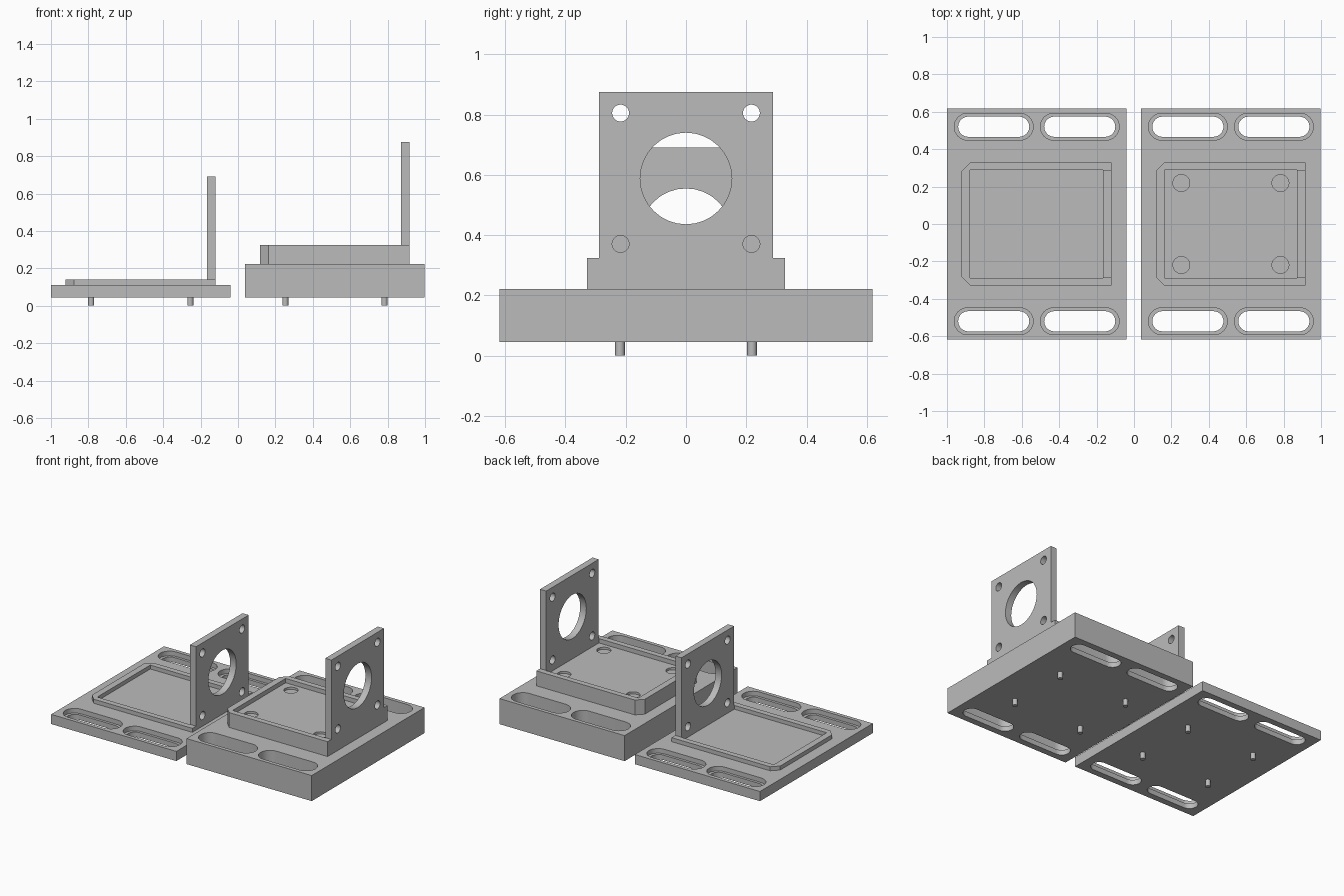
import bpy, bmesh, math
from mathutils import Matrix, Vector

if "Cube" in bpy.data.objects:
    bpy.data.objects.remove(bpy.data.objects["Cube"], do_unlink=True)

grey = bpy.data.materials.new("machined_grey")
grey.use_nodes = True
grey.diffuse_color = (0.5, 0.5, 0.5, 1)
grey.node_tree.nodes["Principled BSDF"].inputs["Base Color"].default_value = grey.diffuse_color


def prism(name, outline, low, high):
    """Extrude a flat xy outline from z = low to z = high."""
    bm = bmesh.new()
    face = bm.faces.new([bm.verts.new((x, y, low)) for x, y in outline])
    ext = bmesh.ops.extrude_face_region(bm, geom=[face])
    moved = [g for g in ext["geom"] if isinstance(g, bmesh.types.BMVert)]
    bmesh.ops.translate(bm, verts=moved, vec=(0, 0, high - low))
    bmesh.ops.recalc_face_normals(bm, faces=bm.faces)
    mesh = bpy.data.meshes.new(name)
    bm.to_mesh(mesh)
    bm.free()
    mesh.materials.append(grey)
    obj = bpy.data.objects.new(name, mesh)
    bpy.context.collection.objects.link(obj)
    return obj


def box(name, x0, x1, half_y, low, high):
    return prism(name, [(x0, -half_y), (x1, -half_y), (x1, half_y), (x0, half_y)], low, high)


def slot(cx, cy, half_len, r, steps=16):
    """Round-ended slot outline; half_len equal to r gives a circle."""
    pts = []
    for side, start in ((1, -math.pi / 2), (-1, math.pi / 2)):
        for i in range(steps + 1):
            if half_len == r and i == steps:
                continue
            a = start + math.pi * i / steps
            pts.append((cx + side * (half_len - r) + r * math.cos(a), cy + r * math.sin(a)))
    return pts


def circle(cx, cy, r):
    return slot(cx, cy, r, r)


def cut(target, cutters):
    """Subtract the cutters for good, then remove them."""
    bpy.context.view_layer.objects.active = target
    for cutter in cutters:
        cutter.hide_render = True
        mod = target.modifiers.new("cut", "BOOLEAN")
        mod.operation = "DIFFERENCE"
        mod.solver = "EXACT"
        mod.object = cutter
        bpy.ops.object.modifier_apply(modifier=mod.name)
        bpy.data.objects.remove(cutter, do_unlink=True)


def smooth(obj):
    bpy.ops.object.select_all(action="DESELECT")
    obj.select_set(True)
    bpy.context.view_layer.objects.active = obj
    bpy.ops.object.shade_smooth_by_angle(angle=math.radians(30))


BOTTOM, LEDGE = 0.045, 0.08


def mount(side, cx, deck, rim_top, screw_heads):
    # base plate with four counterbored slots
    plate = box(side + "_base_plate", cx - 0.48, cx + 0.48, 0.618, BOTTOM, deck)
    cutters = []
    for sx in (-1, 1):
        for sy in (-1, 1):
            x, y = cx + sx * 0.23, sy * 0.52
            cutters.append(prism("slot_cutter", slot(x, y, 0.19, 0.054), 0, deck + 0.1))
            cutters.append(prism("bore_cutter", slot(x, y, 0.211, 0.072), LEDGE, deck + 0.1))
    cut(plate, cutters)
    smooth(plate)

    # raised block, chamfered on two corners, with a shallow pocket
    x0, x1, w, c = cx - 0.401, cx + 0.4, 0.329, 0.045
    block = prism(side + "_pocket_block",
                  [(x0 + c, -w), (x1, -w), (x1, w), (x0 + c, w), (x0, w - c), (x0, c - w)],
                  deck, rim_top)
    floor = rim_top - 0.03
    if floor <= deck:
        floor = deck + 0.001
    cutters = [box("pocket_cutter", x0 + c, x1 - 0.047, 0.29, floor, rim_top + 0.1)]

    # pins under the plate, and recesses above them
    for sx in (-1, 1):
        for sy in (-1, 1):
            x, y = cx + sx * 0.265, sy * 0.219
            pin = prism(side + "_pin", circle(x, y, 0.016), 0, BOTTOM + 0.01)
            smooth(pin)
            if screw_heads:
                cutters.append(prism("recess_cutter", circle(x, y, 0.045), floor - 0.015, rim_top + 0.1))
    cut(block, cutters)
    smooth(block)

    # upright plate with a large bore and four screw holes, outline in y and z
    upright = box(side + "_upright_plate", x1 - 0.047, x1, 0.288, floor, rim_top + 0.55)
    mid = rim_top + 0.263
    holes = [(0, 0, 0.152)] + [(sy * 0.217, sz * 0.217, 0.028) for sy in (-1, 1) for sz in (-1, 1)]
    cutters = []
    for y, z, r in holes:
        cutter = prism("hole_cutter", circle(0, 0, r), -0.2, 0.2)
        turn = Matrix.Rotation(math.pi / 2, 4, "Y")
        cutter.data.transform(Matrix.Translation(Vector((x1, y, mid + z))) @ turn)
        cutters.append(cutter)
    cut(upright, cutters)
    smooth(upright)


mount("right", -0.52, 0.112, 0.14, False)
mount("left", 0.518, 0.222, 0.325, True)
